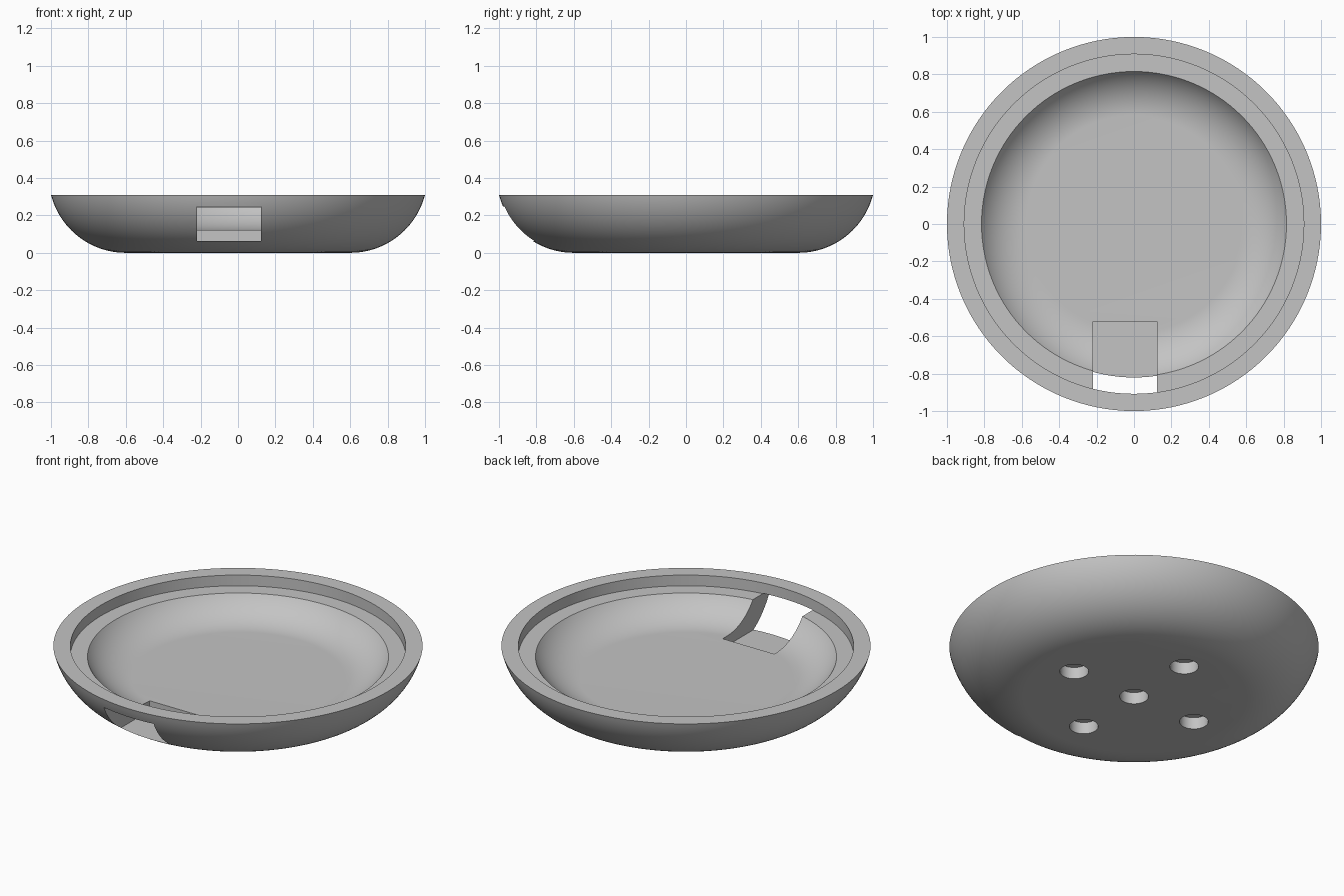
import bpy
import bmesh
from math import asin, cos, sin, pi, radians
from mathutils import Matrix, Vector

old = bpy.data.objects.get("Cube")
if old:
    bpy.data.objects.remove(old, do_unlink=True)

SEGMENTS = 128
RIM_Z, LEDGE_Z, FLOOR_Z = 0.31, 0.246, 0.122
ARC_Z = 0.413  # shared height of the wall arc centres

grey = bpy.data.materials.new("plain grey")
grey.use_nodes = True
colour = (0.55, 0.55, 0.55, 1)
grey.diffuse_color = colour
grey.node_tree.nodes["Principled BSDF"].inputs["Base Color"].default_value = colour


def make_object(name, bm):
    bmesh.ops.recalc_face_normals(bm, faces=bm.faces)
    mesh = bpy.data.meshes.new(name)
    bm.to_mesh(mesh)
    bm.free()
    mesh.materials.append(grey)
    obj = bpy.data.objects.new(name, mesh)
    bpy.context.collection.objects.link(obj)
    return obj


def wall_arc(flat_radius, bottom, top, steps=24):
    """Points of a circular wall rising from a flat disc."""
    r = ARC_Z - bottom
    end = pi / 2 - asin((ARC_Z - top) / r)
    return [(flat_radius + r * sin(end * i / steps),
             ARC_Z - r * cos(end * i / steps)) for i in range(steps + 1)]


# Bowl: outer wall, flat rim, recessed ledge, inner wall
profile = wall_arc(0.6, 0, RIM_Z)
profile += [(0.908, RIM_Z), (0.908, LEDGE_Z)]
profile += reversed(wall_arc(0.577, FLOOR_Z, LEDGE_Z))

bm = bmesh.new()
rings = [[bm.verts.new((r * cos(2 * pi * i / SEGMENTS), r * sin(2 * pi * i / SEGMENTS), z))
          for i in range(SEGMENTS)] for r, z in profile]
for a, b in zip(rings, rings[1:]):
    for i in range(SEGMENTS):
        j = (i + 1) % SEGMENTS
        bm.faces.new((a[i], a[j], b[j], b[i]))
bm.faces.new(rings[0])
bm.faces.new(rings[-1])
bowl = make_object("bowl", bm)

# Cutter for the rectangular opening in the front wall
bm = bmesh.new()
low, high = Vector((-0.22, -1.2, 0.064)), Vector((0.122, -0.52, 0.248))
bmesh.ops.create_cube(bm, size=1, matrix=Matrix.Translation((low + high) / 2)
                      @ Matrix.Diagonal((*(high - low), 1)))
cutters = [make_object("opening_cutter", bm)]

# Cutters for the five blind holes underneath
bm = bmesh.new()
d = 0.423
for x, y in ((0, 0), (d, 0), (-d, 0), (0, d), (0, -d)):
    bmesh.ops.create_cone(bm, cap_ends=True, segments=48, radius1=0.078, radius2=0.078,
                          depth=0.14, matrix=Matrix.Translation((x, y, 0)))
cutters.append(make_object("hole_cutter", bm))

bpy.context.view_layer.objects.active = bowl
bowl.select_set(True)
for cutter in cutters:
    cutter.hide_render = True
    cut = bowl.modifiers.new(cutter.name, "BOOLEAN")
    cut.operation = "DIFFERENCE"
    cut.solver = "EXACT"
    cut.object = cutter
    bpy.ops.object.modifier_apply(modifier=cut.name)
    bpy.data.objects.remove(cutter, do_unlink=True)

bpy.ops.object.shade_smooth_by_angle(angle=radians(30))
